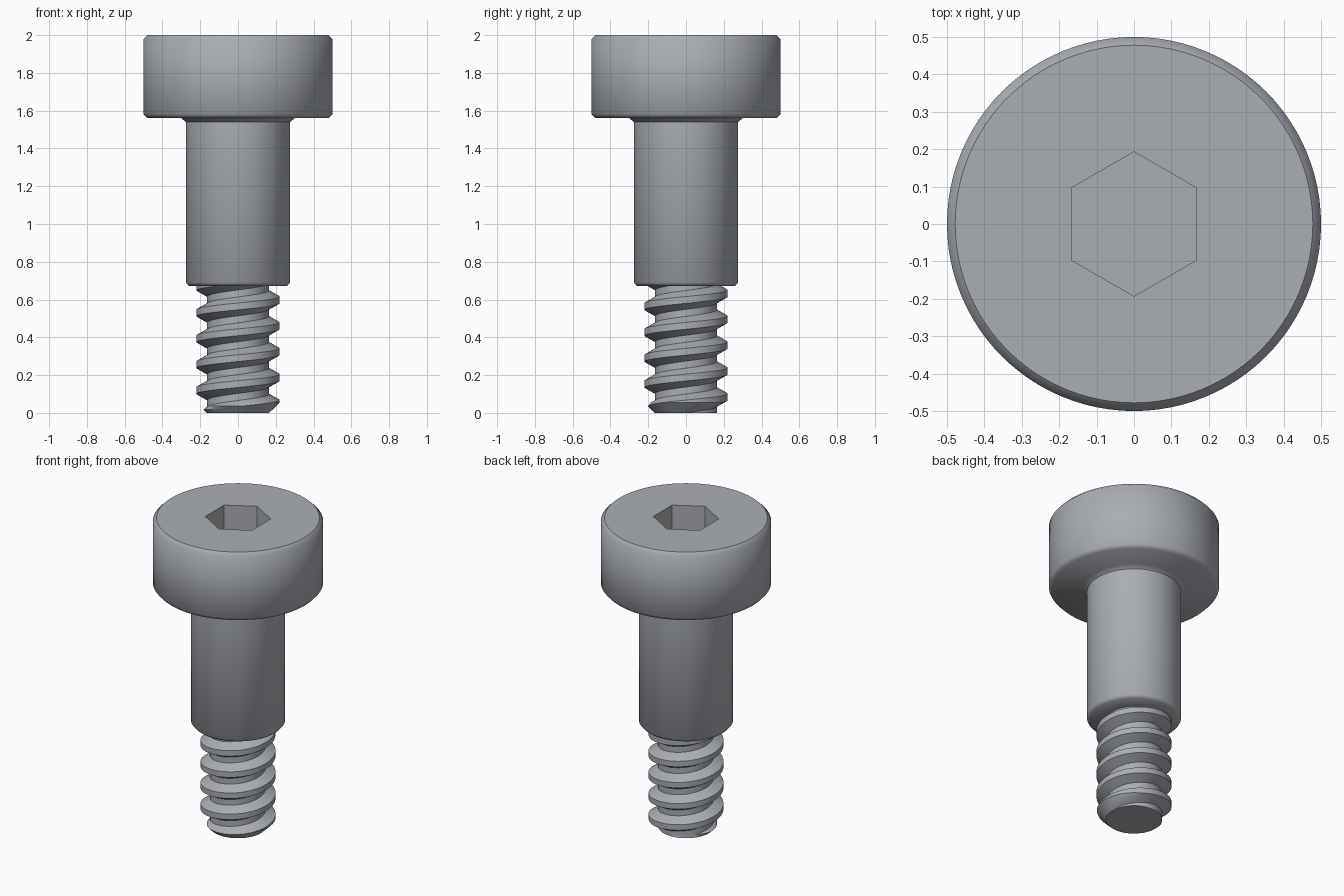
import bpy, bmesh
from math import cos, sin, pi, radians, hypot

if "Cube" in bpy.data.objects:
    bpy.data.objects.remove(bpy.data.objects["Cube"])

steel = bpy.data.materials.new("steel_grey")
steel.use_nodes = True
COLOUR = (0.40, 0.42, 0.45, 1)
steel.diffuse_color = COLOUR
steel.node_tree.nodes["Principled BSDF"].inputs["Base Color"].default_value = COLOUR


def finish(bm, name, sharp_angle=50):
    """Turn a bmesh into a smooth-shaded object with sharp creases."""
    bmesh.ops.recalc_face_normals(bm, faces=bm.faces)
    for f in bm.faces:
        f.smooth = True
    for e in bm.edges:
        if e.is_manifold and e.calc_face_angle(0) > radians(sharp_angle):
            e.smooth = False
    mesh = bpy.data.meshes.new(name)
    bm.to_mesh(mesh)
    bm.free()
    mesh.materials.append(steel)
    obj = bpy.data.objects.new(name, mesh)
    bpy.context.collection.objects.link(obj)
    return obj


def ring(bm, radius, z, count, start=0.0):
    return [bm.verts.new((radius * cos(start + 2 * pi * i / count),
                          radius * sin(start + 2 * pi * i / count), z))
            for i in range(count)]


def bridge(bm, low, high):
    n = len(low)
    return [bm.faces.new((low[i], low[(i + 1) % n], high[(i + 1) % n], high[i]))
            for i in range(n)]


# Head and shoulder: one lathed profile, from the shoulder's underside up
SEGMENTS = 96
PROFILE = [(0.14, 0.672), (0.26, 0.672), (0.276, 0.69), (0.276, 1.54), (0.30, 1.56),
           (0.48, 1.56), (0.5, 1.582), (0.5, 1.978), (0.478, 2.0)]
bm = bmesh.new()
rings = [ring(bm, r, z, SEGMENTS) for r, z in PROFILE]
for low, high in zip(rings, rings[1:]):
    bridge(bm, low, high)
bm.faces.new(rings[0])

# Hex socket sunk into the head, with corners pointing along y
socket_top = ring(bm, 0.193, 2.0, 6, pi / 2)
socket_floor = ring(bm, 0.193, 1.76, 6, pi / 2)
bridge(bm, socket_floor, socket_top)
bm.faces.new(socket_floor)
rim_edges = [bm.edges.get((r[i], r[(i + 1) % len(r)]))
             for r in (rings[-1], socket_top) for i in range(len(r))]
bmesh.ops.triangle_fill(bm, edges=rim_edges, use_beauty=True)
for e in rim_edges:
    e.smooth = False
finish(bm, "head_and_shoulder")

# Thread: a right-handed helical strip whose turns share their edges
PITCH, ROOT, CREST, STEPS, TURNS = 0.137, 0.163, 0.22, 64, 8
TOP, CHAMFER = 0.68, 0.055
section = [(CREST, -0.018), (CREST, 0.018), (ROOT, 0.05), (ROOT, PITCH - 0.05)]
bm = bmesh.new()
strip = []
for i in range(STEPS * TURNS + 1):
    a = 2 * pi * i / STEPS
    z = 0.05 - 2 * PITCH + PITCH * i / STEPS
    strip.append([bm.verts.new((r * cos(a), r * sin(a), z + dz)) for r, dz in section])
for i in range(STEPS * TURNS):
    p, q = strip[i], strip[i + 1]
    for k in range(3):
        bm.faces.new((p[k], q[k], q[k + 1], p[k + 1]))
    if i + 1 + STEPS < len(strip):
        bm.faces.new((p[3], q[3], strip[i + 1 + STEPS][0], strip[i + STEPS][0]))


def slice_at(z, up, trim):
    geom = bm.verts[:] + bm.edges[:] + bm.faces[:]
    return bmesh.ops.bisect_plane(bm, geom=geom, plane_co=(0, 0, z),
                                  plane_no=(0, 0, up), clear_outer=trim)


# Trim both ends, then taper the tip
slice_at(TOP, 1, True)
slice_at(0, -1, True)
for z in (0.018, 0.036, CHAMFER):
    slice_at(z, 1, False)
for v in bm.verts:
    limit = ROOT + 0.002 + v.co.z
    radius = hypot(v.co.x, v.co.y)
    if v.co.z < CHAMFER and radius > limit:
        v.co.x *= limit / radius
        v.co.y *= limit / radius
bmesh.ops.remove_doubles(bm, verts=bm.verts, dist=0.0002)
tip_edges = [e for e in bm.edges if e.is_boundary]
bmesh.ops.holes_fill(bm, edges=tip_edges, sides=0)
for e in tip_edges:
    if e.is_valid:
        e.smooth = False
finish(bm, "thread", 40)
